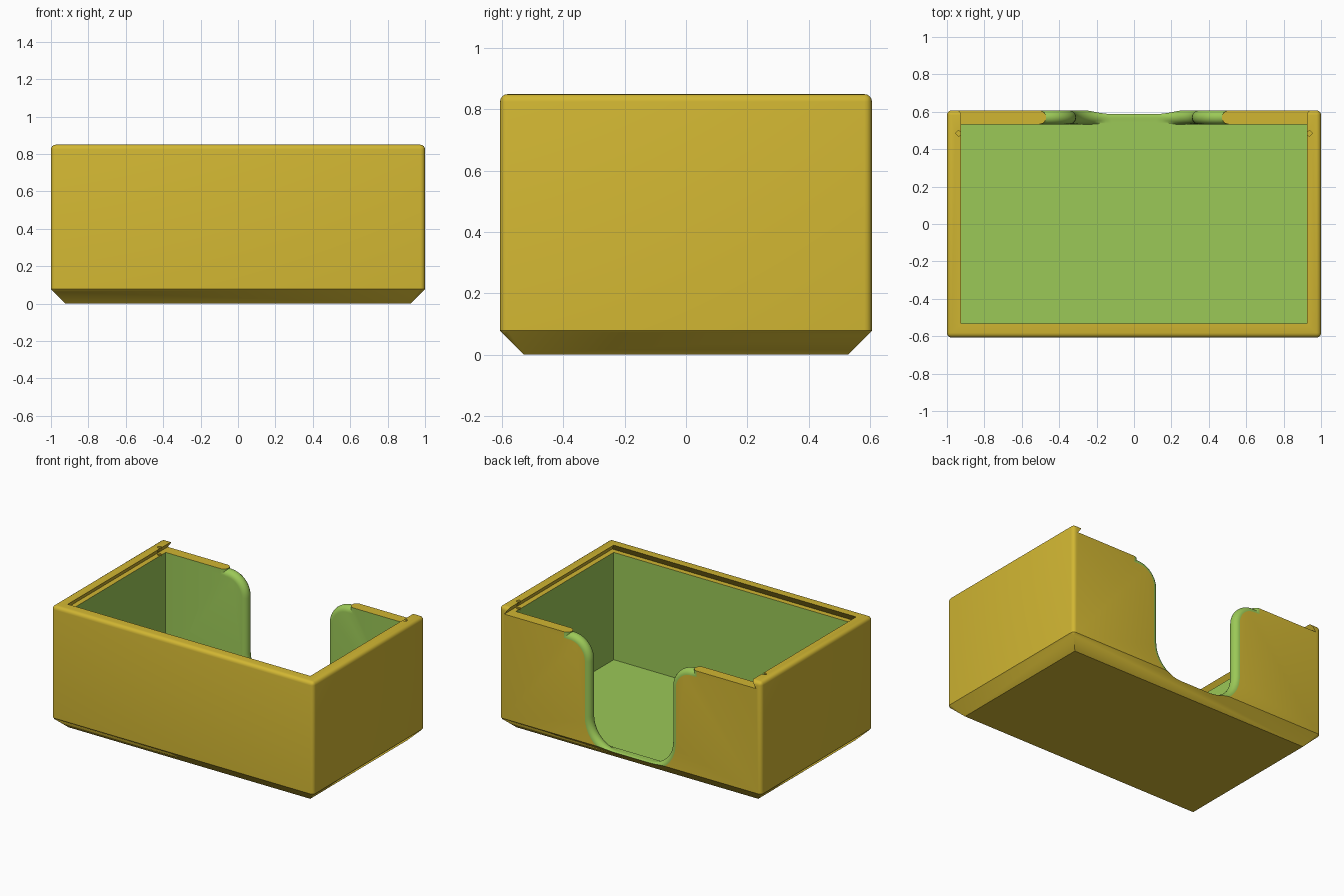
import bpy, bmesh, math

cube = bpy.data.objects.get("Cube")
if cube:
    bpy.data.objects.remove(cube, do_unlink=True)


def make_material(name, color):
    mat = bpy.data.materials.new(name)
    mat.use_nodes = True
    mat.diffuse_color = color
    mat.node_tree.nodes["Principled BSDF"].inputs["Base Color"].default_value = color
    return mat


MATERIALS = [make_material("mustard yellow", (0.638, 0.468, 0.032, 1)),
             make_material("leaf green", (0.328, 0.578, 0.095, 1))]
YELLOW, GREEN = 0, 1

HX, HY, TOP = 1.0, 0.607, 0.85      # outer half sizes and height
IX, IY, FLOOR = 0.925, 0.533, 0.06  # cavity half sizes and floor
LEDGE, CHAMFER = 0.80, 0.078


def loft(name, rings, color, bevel_edges=None):
    """Skin a stack of closed rings and cap both ends."""
    bm = bmesh.new()
    loops = [[bm.verts.new(p) for p in ring] for ring in rings]
    n = len(loops[0])
    for a, b in zip(loops, loops[1:]):
        for i in range(n):
            j = (i + 1) % n
            bm.faces.new((a[i], a[j], b[j], b[i]))
    bm.faces.new(loops[0][::-1])
    bm.faces.new(loops[-1])
    bmesh.ops.recalc_face_normals(bm, faces=bm.faces[:])
    if bevel_edges:
        edges = [e for e in bm.edges if bevel_edges(e)]
        bmesh.ops.bevel(bm, geom=edges, offset=0.025, segments=4,
                        profile=0.5, affect='EDGES')
    for f in bm.faces:
        f.material_index = color
    mesh = bpy.data.meshes.new(name)
    bm.to_mesh(mesh)
    bm.free()
    for mat in MATERIALS:
        mesh.materials.append(mat)
    obj = bpy.data.objects.new(name, mesh)
    bpy.context.collection.objects.link(obj)
    return obj


def rect(hx, y0, y1, z):
    return [(-hx, y0, z), (hx, y0, z), (hx, y1, z), (-hx, y1, z)]


def cut(target, cutter):
    cutter.hide_render = True
    mod = target.modifiers.new("cut", 'BOOLEAN')
    mod.operation, mod.solver, mod.object = 'DIFFERENCE', 'EXACT', cutter
    bpy.context.view_layer.objects.active = target
    bpy.ops.object.modifier_apply(modifier=mod.name)
    bpy.data.objects.remove(cutter, do_unlink=True)


# Outer block with chamfered foot and rounded upper edges
body = loft("card_box",
            [rect(HX - CHAMFER, -HY + CHAMFER, HY - CHAMFER, 0),
             rect(HX, -HY, HY, CHAMFER), rect(HX, -HY, HY, TOP)], YELLOW,
            lambda e: min(v.co.z for v in e.verts) > 0.01
            and max(v.co.z for v in e.verts) > 0.5)

# Inner cavity
cut(body, loft("cavity_cutter",
               [rect(IX, -IY, IY, FLOOR), rect(IX, -IY, IY, LEDGE + 0.01)], GREEN))

# Dovetail groove for a sliding lid, open at the back
cut(body, loft("lid_groove_cutter",
               [rect(IX + 0.036, -IY - 0.036, 0.7, LEDGE),
                rect(IX - 0.014, -IY + 0.014, 0.7, TOP + 0.02)], YELLOW))

# Finger opening in the back wall, with rounded edges
EDGE_R, MID_Y = (HY - IY) / 2, (HY + IY) / 2
HALF_W, FLARE, FILLET, BASE = 0.31, 0.155, 0.19, FLOOR + 0.004


def opening_ring(y, d):
    fx, fz = HALF_W + FLARE, LEDGE - FLARE - 0.005
    side = [(fx + 0.005 + d, TOP + 0.1), (fx + 0.005 + d, fz + FLARE - d)]
    for i in range(11):
        a = math.pi / 2 * (1 + i / 10)
        side.append((fx + (FLARE - d) * math.cos(a), fz + (FLARE - d) * math.sin(a)))
    for i in range(11):
        a = -math.pi / 2 * i / 10
        side.append((HALF_W - FILLET + (FILLET + d) * math.cos(a),
                     BASE + FILLET + (FILLET + d) * math.sin(a)))
    if y < MID_Y:
        side = [(x, max(z, BASE)) for x, z in side]
    outline = side + [(-x, z) for x, z in reversed(side)]
    return [(x, y, z) for x, z in outline]


rings = [opening_ring(IY - 0.04, EDGE_R)]
for i in range(13):
    t = math.pi * i / 12
    rings.append(opening_ring(MID_Y - EDGE_R * math.cos(t), EDGE_R * (1 - math.sin(t))))
rings.append(opening_ring(HY + 0.04, EDGE_R))
cut(body, loft("finger_opening_cutter", rings, GREEN))

# Small diamond catches in the two side rails
for s in (-1, 1):
    diamond = [[(s * 0.938 + 0.017 * math.cos(k * math.pi / 2),
                 0.485 + 0.017 * math.sin(k * math.pi / 2), z) for k in range(4)]
               for z in (LEDGE - 0.008, TOP + 0.03)]
    cut(body, loft("catch_cutter", diamond, YELLOW))

# Smooth the rounded edges, keep the corners sharp
bpy.ops.object.select_all(action='DESELECT')
body.select_set(True)
bpy.context.view_layer.objects.active = body
bpy.ops.object.shade_smooth_by_angle(angle=math.radians(30))
